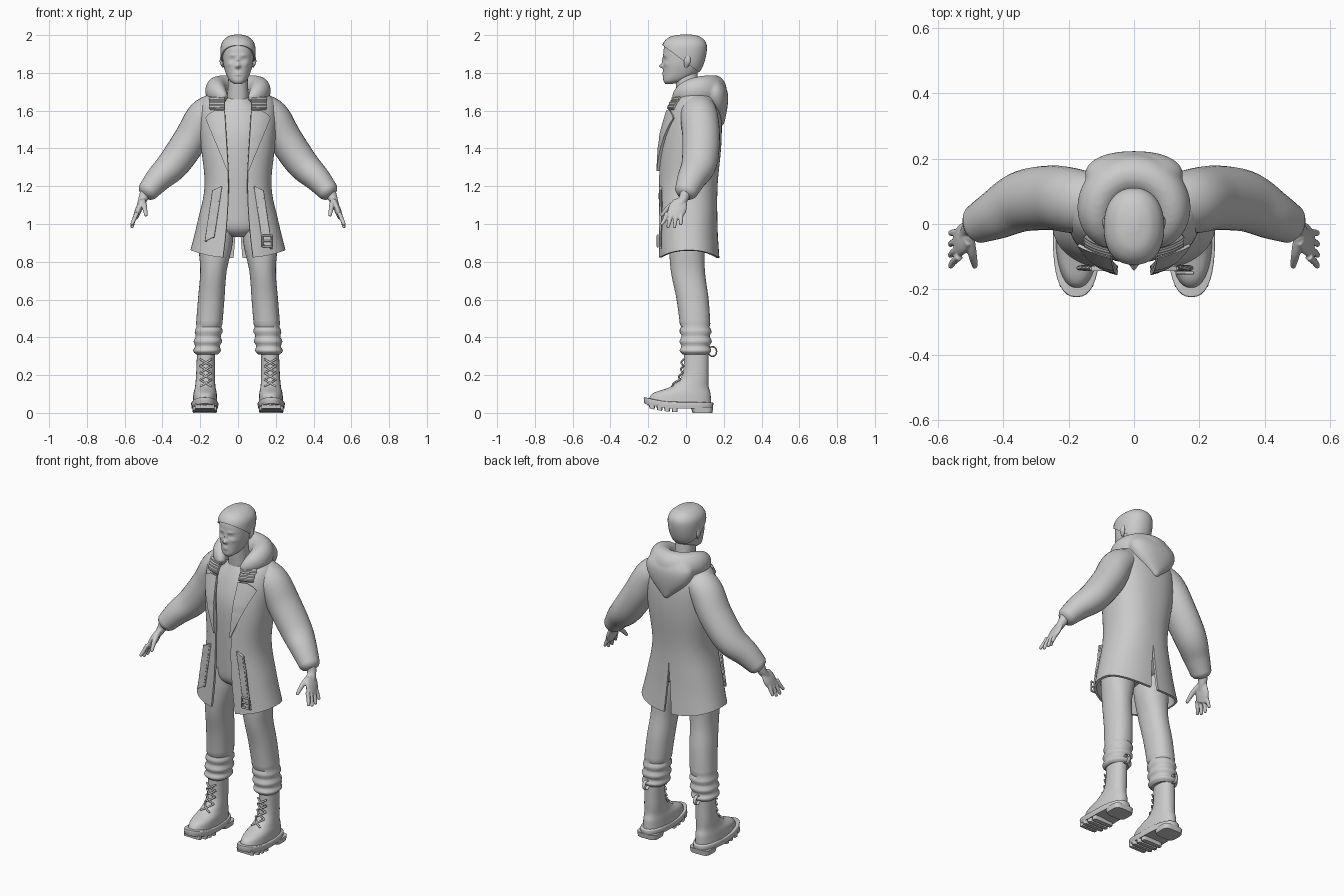
import bpy, bmesh, math
from mathutils import Vector

default_cube = bpy.data.objects.get("Cube")
if default_cube:
    bpy.data.objects.remove(default_cube, do_unlink=True)

shade = 0.6
grey = bpy.data.materials.new("plain_light_grey")
grey.use_nodes = True
grey.diffuse_color = (shade, shade, shade, 1)
grey.node_tree.nodes["Principled BSDF"].inputs["Base Color"].default_value = grey.diffuse_color


def smooth(rows, steps):
    """Catmull-Rom resampling of equal-length tuples."""
    padded = [rows[0], *rows, rows[-1]]
    result = []
    for i in range(len(rows) - 1):
        for k in range(steps):
            t = k / steps
            result.append(tuple(
                b + t / 2 * (c - a + t * (2 * a - 5 * b + 4 * c - d + t * (3 * (b - c) + d - a)))
                for a, b, c, d in zip(*padded[i:i + 4])))
    return result + [tuple(rows[-1])]


def signed_power(value, power):
    return math.copysign(abs(value) ** power, value)


def oval(angle, half_width, front, back, power):
    """Point on a rounded oval; angle zero faces the front."""
    x = half_width * signed_power(math.sin(angle), power)
    y = (front + back) / 2 - (back - front) / 2 * signed_power(math.cos(angle), power)
    return x, y


def grid(bm, rows, closed=True):
    """Skin rows of points; closed rows get end caps."""
    verts = [[bm.verts.new(point) for point in row] for row in rows]
    count = len(verts[0])
    for low, high in zip(verts, verts[1:]):
        for j in range(count if closed else count - 1):
            k = (j + 1) % count
            bm.faces.new((low[j], low[k], high[k], high[j]))
    if closed:
        bm.faces.new(verts[0][::-1])
        bm.faces.new(verts[-1])


def loft(bm, rows, centre=0, lean=0, steps=5, segments=36, power=0.9):
    """Horizontal rings given as height, half width, front and back."""
    rings = []
    for z, half_width, front, back in smooth(rows, steps):
        ring = []
        for j in range(segments):
            x, y = oval(math.tau * j / segments, half_width, front, back, power)
            ring.append((x + centre + lean * z, y, z))
        rings.append(ring)
    grid(bm, rings)


def tube(bm, rows, up=(0, 1, 0), flat=1, steps=4, segments=16):
    """Tube through x, y, z, radius with a rounded tip; flat stretches it along up."""
    rows = smooth(rows, steps)
    points = [Vector(row[:3]) for row in rows]
    last = len(points) - 1

    def ring(i, scale, shift):
        along = (points[min(i + 1, last)] - points[max(i - 1, 0)]).normalized()
        across = along.cross(Vector(up)).normalized()
        radius = rows[i][3]
        middle = points[i] + along * radius * shift
        turns = [math.tau * j / segments for j in range(segments)]
        return [middle + radius * scale * (across * math.cos(turn) + along.cross(across) * flat * math.sin(turn))
                for turn in turns]

    grid(bm, [ring(i, 1, 0) for i in range(last + 1)] + [ring(last, 0.8, 0.3), ring(last, 0.4, 0.5)])


def finish(name, bm, mirror=False, thick=0, voxel=0, angle=45):
    """Turn the working mesh into a finished object with modifiers applied."""
    bmesh.ops.recalc_face_normals(bm, faces=bm.faces)
    mesh = bpy.data.meshes.new(name)
    bm.to_mesh(mesh)
    bm.free()
    obj = bpy.data.objects.new(name, mesh)
    bpy.context.collection.objects.link(obj)
    if mirror:
        obj.modifiers.new("Mirror", "MIRROR")
    if thick:
        solidify = obj.modifiers.new("Solidify", "SOLIDIFY")
        solidify.thickness, solidify.offset = thick, 0
    if voxel:
        remesh = obj.modifiers.new("Remesh", "REMESH")
        remesh.mode, remesh.voxel_size = "VOXEL", voxel
        obj.modifiers.new("Smooth", "SMOOTH").iterations = 8
    depsgraph = bpy.context.evaluated_depsgraph_get()
    baked = bpy.data.meshes.new_from_object(obj.evaluated_get(depsgraph))
    obj.modifiers.clear()
    obj.data = baked
    baked.shade_smooth()
    baked.set_sharp_from_angle(angle=math.radians(angle))
    baked.materials.clear()
    baked.materials.append(grey)


# Open coat body with a back vent and a dipped hem
coat_power = 0.85
coat_rows = smooth([(1.71, .1, -.02, .13), (1.66, .18, -.06, .16), (1.57, .2, -.1, .18),
                    (1.42, .19, -.13, .18), (1.2, .17, -.14, .16), (1, .21, -.14, .16),
                    (.86, .245, -.14, .17)], 6)


def coat_angle(x, half_width):
    return math.asin(min(x / half_width, 1) ** (1 / coat_power))


def coat_front(x, z):
    """Depth of the coat front at a point."""
    row = min(coat_rows, key=lambda candidate: abs(candidate[0] - z))
    return oval(coat_angle(x, row[1]), *row[1:], coat_power)[1]


bm = bmesh.new()
rings = []
for z, half_width, front, back in coat_rows:
    opening = .05 + min(.03, (z - 1.2) ** 2 / 4)
    vent = max(0, 1.1 - z) / 10
    start = coat_angle(opening, half_width)
    end = math.pi - coat_angle(vent, half_width)
    ring = []
    for j in range(33):
        angle = start + (end - start) * j / 32
        x, y = oval(angle, half_width, front, back, coat_power)
        hem_dip = .04 * math.cos(angle) ** 2 * max(0, 1 - (z - .86) * 5)
        ring.append((x, y, z - hem_dip))
    rings.append(ring)
grid(bm, rings, closed=False)
finish("coat_body", bm, mirror=True, thick=.014)

# Sleeves
bm = bmesh.new()
tube(bm, [(.1, .06, 1.62, .08), (.18, .07, 1.57, .09), (.25, .08, 1.45, .09), (.34, .07, 1.32, .085),
          (.42, .03, 1.24, .07), (.48, 0, 1.17, .055)], flat=1.1, steps=6, segments=28)
finish("coat_sleeves", bm, mirror=True)


# Collar and lapels lie just off the coat front
def lapel(name, top, bottom, width):
    bm = bmesh.new()
    rings = []
    for k in range(17):
        down = k / 16
        z = top + (bottom - top) * down
        inner = .07 - .02 * down * (top < 1.65)
        xs = [inner + width(down) * j / 8 for j in range(9)]
        rings.append([(x, coat_front(x, z) - .015, z) for x in xs])
    grid(bm, rings, closed=False)
    finish(name, bm, mirror=True, thick=.014)


lapel("coat_collar", 1.69, 1.61, lambda down: .08 * min(1, .4 + 2 * down))
lapel("coat_lapels", 1.6, 1.28, lambda down: .005 + .11 * (1 - down) * min(1, .4 + 6 * down))

# Hanging straps with raised rims
for side, name, bottom in ((-1, "right_strap", .92), (1, "left_strap", .88)):
    bm = bmesh.new()
    rims = bmesh.new()
    rings = []
    for k in range(13):
        z = 1.19 + (bottom - 1.19) * k / 12
        middle = .11 + (1.19 - z) * .15
        rings.append([(side * (middle + offset), coat_front(middle, z) - .022, z - offset / 2)
                      for offset in (-.02, 0, .02)])
    grid(bm, rings, closed=False)
    for edge in (0, -1):
        tube(rims, [(*ring[edge], .006) for ring in rings], steps=1, segments=8)
    finish(name, bm, thick=.016)
    finish(name + "_rim", rims)

# Buckle on the left strap
bm = bmesh.new()
for k in (-1, 0, 1):
    z = .91 + .03 * k
    tube(bm, [(.13, -.15, z, .005), (.18, -.15, z, .005)], steps=1, segments=8)
    if k:
        x = .155 + .025 * k
        tube(bm, [(x, -.15, .94, .005), (x, -.15, .88, .005)], steps=1, segments=8)
finish("strap_buckle", bm)

# Folded hood: a roll round the neck joined to a drooping pouch
bm = bmesh.new()
roll = []
for k in range(-12, 13):
    turn, taper = k / 12, (k / 12) ** 4
    angle = 2.5 * turn
    roll.append((.115 * math.sin(angle), .035 + .115 * math.cos(angle), 1.71 - .05 * taper, .065 - .045 * taper))
tube(bm, roll, up=(0, 0, 1), flat=1.2, steps=2, segments=24)
loft(bm, [(1.52, .01, .16, .2), (1.62, .12, .1, .22), (1.7, .15, .08, .22), (1.76, .11, .1, .19)])
finish("hood", bm, voxel=.007)

# Shirt and neck
bm = bmesh.new()
loft(bm, [(1.03, .13, -.1, .12), (1.4, .15, -.12, .15), (1.56, .15, -.09, .15), (1.67, .06, -.04, .09)])
finish("shirt", bm)
bm = bmesh.new()
loft(bm, [(1.6, .06, -.04, .08), (1.8, .05, -.06, .06)])
finish("neck", bm)

# Head, with the face pushed in and out by soft bumps: x, z, width, height, depth
head_rows = [(1.742, .02, -.11, -.07), (1.76, .045, -.12, 0), (1.8, .065, -.12, .06), (1.86, .08, -.12, .09),
             (1.94, .08, -.115, .1), (1.98, .05, -.08, .07), (1.993, .01, -.02, .02)]
face_bumps = {
    "eye_socket": (.03, 1.87, .013, .009, .008),
    "eyeball": (.03, 1.87, .008, .005, -.005),
    "brow": (.03, 1.893, .02, .006, -.005),
    "nose_bridge": (0, 1.865, .007, .02, -.008),
    "nose_tip": (0, 1.836, .012, .011, -.022),
    "lips": (0, 1.795, .018, .01, -.007),
    "mouth_line": (0, 1.795, .02, .002, .005),
    "cheekbone": (.045, 1.845, .014, .012, -.004),
}
bm = bmesh.new()
loft(bm, head_rows, steps=14, segments=96)
for vert in bm.verts:
    if vert.co.y < -.03:
        x, z = abs(vert.co.x), vert.co.z
        vert.co.y += sum(depth * math.exp(-((x - across) / width) ** 2 - ((z - up) / height) ** 2)
                         for across, up, width, height, depth in face_bumps.values())
finish("head", bm, angle=70)

# Short hair: an outset skull cap cut along a slanted hairline
bm = bmesh.new()
grow = .006
loft(bm, [(z + grow, half + grow, front - grow, back + grow) for z, half, front, back in head_rows], steps=8)
bmesh.ops.bisect_plane(bm, geom=bm.verts[:] + bm.edges[:] + bm.faces[:], plane_co=(0, -.11, 1.937),
                       plane_no=(0, 3, 4), clear_inner=True)
finish("hair", bm, thick=.008)

# Ears
bm = bmesh.new()
tube(bm, [(.08, 0, 1.83, .004), (.088, .006, 1.86, .009), (.085, .01, 1.89, .006)], flat=2)
finish("ears", bm, mirror=True)

# Hands: wrist, palm, thumb and four fingers
bm = bmesh.new()
tube(bm, [(.48, 0, 1.2, .032), (.5, -.01, 1.14, .026), (.52, -.04, 1.09, .018)])
tube(bm, [(.51, -.03, 1.12, .014), (.525, -.045, 1.08, .018), (.54, -.065, 1.04, .015)], flat=2.7)
tube(bm, [(.505, -.035, 1.125, .016), (.495, -.09, 1.09, .014), (.487, -.13, 1.045, .009)], up=(1, 0, 0))
for finger in range(4):
    knuckle = -.1 + .025 * finger
    tip = -.13 + .034 * finger
    length = .98 + .008 * (finger - 1.5) ** 2
    tube(bm, [(.535, knuckle, 1.06, .012), (.552, (knuckle + tip) / 2, 1.02, .011), (.562, tip, length, .009)])
finish("hands", bm, mirror=True, voxel=.0035)

# Trousers: hips, then legs gathered in ripples above the boots
bm = bmesh.new()
loft(bm, [(.93, .05, -.04, .05), (.98, .13, -.09, .11), (1.1, .14, -.1, .12)])
finish("trouser_hips", bm)
bm = bmesh.new()
loft(bm, [(1.04, .08, -.09, .11), (.9, .09, -.09, .1), (.75, .07, -.08, .1), (.6, .07, -.05, .12),
          (.44, .07, -.03, .13), (.34, .07, -.03, .13), (.31, .06, -.02, .12)], centre=.19, lean=-.08, steps=9)
for vert in bm.verts:
    if vert.co.z < .47:
        ripple = 1 + .07 * math.sin(vert.co.z * 120)
        vert.co.x = .16 + (vert.co.x - .16) * ripple
        vert.co.y = .05 + (vert.co.y - .05) * ripple
finish("trouser_legs", bm, mirror=True)

# Boots, with soles that lift at the toe and carry lugs and a heel block
foot = .176
bm = bmesh.new()
loft(bm, [(.34, .047, -.01, .12), (.2, .05, -.02, .12), (.14, .054, -.08, .12), (.1, .062, -.18, .13),
          (.04, .066, -.205, .133)], centre=foot, lean=-.02, steps=7)
finish("boot_uppers", bm, mirror=True)
bm = bmesh.new()
loft(bm, [(.022, .07, -.22, .142), (.05, .072, -.224, .145), (.056, .068, -.22, .14)], centre=foot, steps=2, power=.8)
for k in range(4):
    y, half_width = -.18 + .04 * k, .064 - .012 * (k == 0)
    loft(bm, [(.004, half_width, y - .014, y + .014), (.03, half_width, y - .016, y + .016)],
         centre=foot, steps=1, power=.35)
for vert in bm.verts:
    vert.co.z += .03 * (max(0, -vert.co.y - .03) * 5) ** 2
loft(bm, [(0, .062, .035, .14), (.03, .066, .025, .144)], centre=foot, steps=1, power=.5)
finish("boot_soles", bm, mirror=True)

# Crossed laces and a pull loop at the heel
bm = bmesh.new()
eyelets = [(.14 + .036 * k, -.025 - .06 * (1 - k / 4) ** 4) for k in range(5)]
for (low, low_y), (high, high_y) in zip(eyelets, eyelets[1:]):
    for side in (-.03, .03):
        tube(bm, [(.17 - side, low_y + .012, low, .005), (.17, (low_y + high_y) / 2, (low + high) / 2, .005),
                  (.17 + side, high_y + .012, high, .005)], segments=8)
loop = [math.tau * k / 12 for k in range(13)]
tube(bm, [(.17, .14 + .022 * math.cos(turn), .325 + .026 * math.sin(turn), .004) for turn in loop],
     up=(1, 0, 0), flat=2.5, steps=1, segments=8)
finish("boot_laces", bm, mirror=True)
